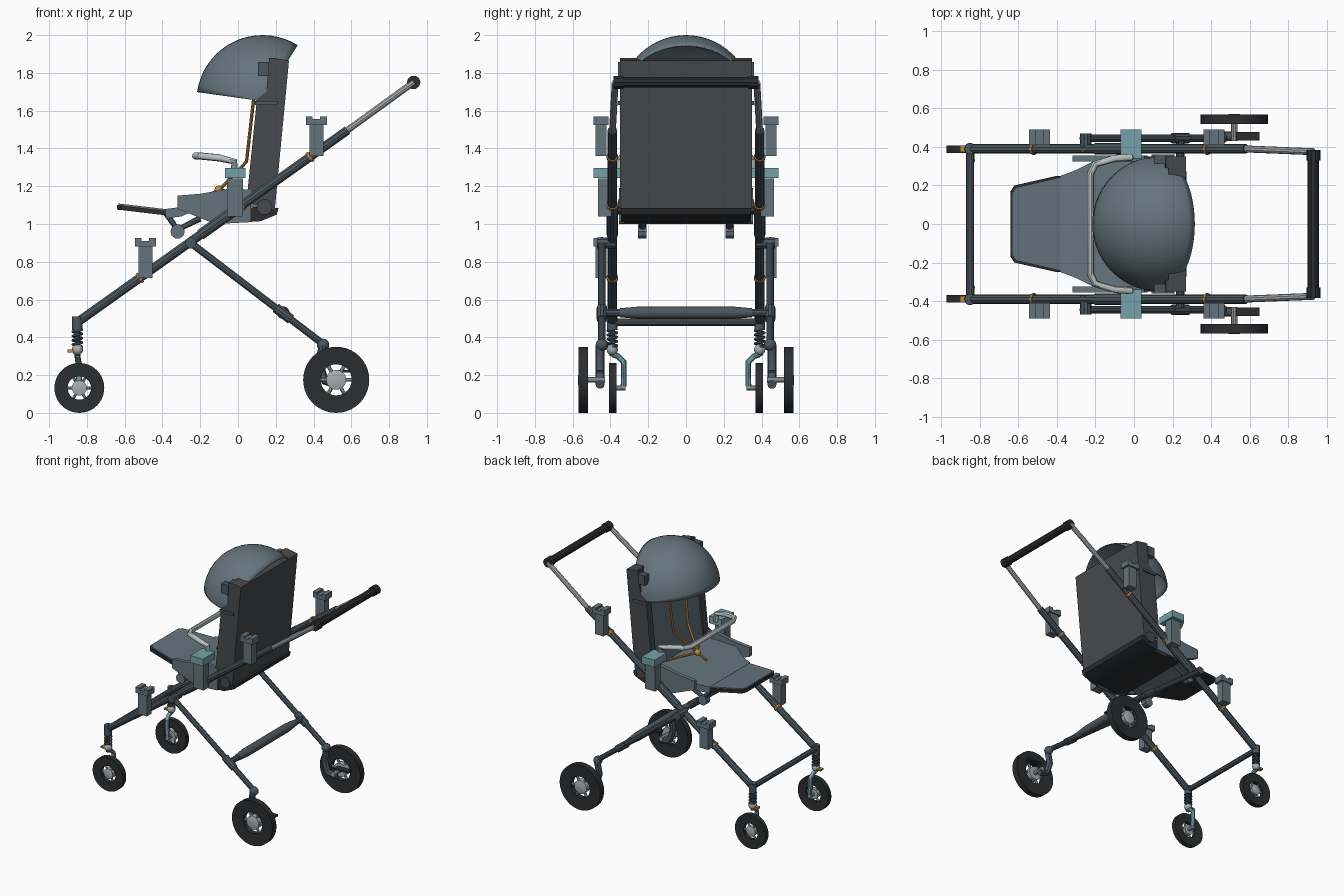
import bpy, bmesh
from math import sin, cos, pi, radians
from mathutils import Vector

if "Cube" in bpy.data.objects:
    bpy.data.objects.remove(bpy.data.objects["Cube"])


def material(name, *rgb):
    m = bpy.data.materials.new(name)
    m.use_nodes = True
    m.diffuse_color = (*rgb, 1)
    m.node_tree.nodes["Principled BSDF"].inputs["Base Color"].default_value = (*rgb, 1)
    return m


FABRIC = material("blue grey fabric", .13, .175, .205)
FRAME = material("slate frame", .07, .095, .115)
SHELL = material("dark grey shell", .065, .068, .074)
BLACK = material("black rubber", .025, .027, .03)
TEAL = material("teal", .17, .36, .4)
ORANGE = material("orange", .56, .25, .05)
SILVER = material("silver", .4, .42, .43)
PALE = material("pale grey", .5, .54, .55)
parts = []


def finish(name, bm, mat):
    bmesh.ops.remove_doubles(bm, verts=bm.verts, dist=1e-5)
    bmesh.ops.recalc_face_normals(bm, faces=bm.faces)
    me = bpy.data.meshes.new(name)
    bm.to_mesh(me)
    bm.free()
    return place(name, me, mat)


def place(name, me, mat):
    me.materials.clear()
    me.materials.append(mat)
    ob = bpy.data.objects.new(name, me)
    bpy.context.collection.objects.link(ob)
    parts.append(ob)
    return ob


def tube(name, pts, r, mat):
    """Round tube along a polyline."""
    cu = bpy.data.curves.new(name, "CURVE")
    cu.dimensions, cu.bevel_depth, cu.bevel_resolution = "3D", r, 3
    cu.use_fill_caps = True
    sp = cu.splines.new("POLY")
    sp.points.add(len(pts) - 1)
    for p, co in zip(sp.points, pts):
        p.co = (*co, 1)
    tmp = bpy.data.objects.new(name + "_path", cu)
    bpy.context.collection.objects.link(tmp)
    me = bpy.data.meshes.new_from_object(
        tmp.evaluated_get(bpy.context.evaluated_depsgraph_get()))
    bpy.data.objects.remove(tmp)
    return place(name, me, mat)


def box(name, c, size, mat):
    bm = bmesh.new()
    bmesh.ops.create_cube(bm, size=1)
    for v in bm.verts:
        v.co = Vector(c) + Vector(a * b for a, b in zip(v.co, size))
    return finish(name, bm, mat)


def prism(name, profile, y0, y1, mat):
    """Side profile (x, z) extruded across y."""
    bm = bmesh.new()
    f = bm.faces.new([bm.verts.new((x, y0, z)) for x, z in profile])
    ext = bmesh.ops.extrude_face_region(bm, geom=[f])["geom"]
    for v in ext:
        if isinstance(v, bmesh.types.BMVert):
            v.co.y = y1
    return finish(name, bm, mat)


def loft(name, sections, thick, mat):
    """Slab through cross-sections (x, half width, top z)."""
    bm = bmesh.new()
    rows = [[bm.verts.new((x, y, z + dz)) for y, dz in
             ((-w, 0), (w, 0), (w, -thick), (-w, -thick))] for x, w, z in sections]
    for a, b in zip(rows, rows[1:]):
        for i in range(4):
            j = (i + 1) % 4
            bm.faces.new((a[i], a[j], b[j], b[i]))
    bm.faces.new(rows[0])
    bm.faces.new(rows[-1])
    return finish(name, bm, mat)


def lathe(name, profile, c, axis, mat, start=0, sweep=360, steps=32, closed=False):
    """Profile (radius, height) turned about the y or z axis through c."""
    bm = bmesh.new()
    a = radians(start)
    if axis == "y":
        pts, ax = [(r * cos(a), h, r * sin(a)) for r, h in profile], (0, -1, 0)
    else:
        pts, ax = [(r, 0, h) for r, h in profile], (0, 0, 1)
    vs = [bm.verts.new(Vector(p) + Vector(c)) for p in pts]
    for i in range(len(vs) - (not closed)):
        bm.edges.new((vs[i], vs[(i + 1) % len(vs)]))
    bmesh.ops.spin(bm, geom=bm.verts[:] + bm.edges[:], cent=c, axis=ax,
                   angle=radians(sweep), steps=steps)
    return finish(name, bm, mat)


def ball(name, c, r, mat):
    arc = [(r * sin(pi * i / 10), r * cos(pi * i / 10)) for i in range(11)]
    return lathe(name, arc, c, "z", mat, steps=20)


def wheel(name, x, y, r, w, s):
    """Tyre with an open centre, spokes and a hub."""
    hole, c = r * .47, (x, y, r)
    lathe(name + "_tyre", [(r, -w), (r, w), (hole, w * .8), (hole, -w * .8)],
          c, "y", BLACK, steps=40, closed=True)
    lathe(name + "_hub", [(0, -w), (r * .3, -w), (r * .3, w * .8), (r * .15, w * 1.1), (0, w * 1.1)]
          if s > 0 else [(0, w), (r * .3, w), (r * .3, -w * .8), (r * .15, -w * 1.1), (0, -w * 1.1)],
          c, "y", SILVER)
    for i in range(6):
        d = Vector((cos(i * pi / 3), 0, sin(i * pi / 3)))
        tube(f"{name}_spoke_{i}", [Vector(c) + d * r * .25, Vector(c) + d * r * .5], r * .06, SILVER)


def rail(x):
    """Height of the long side rail at x."""
    return .48 + (x + .85) * .711


def clip(name, x, z, y, s):
    """Accessory clip: post, notched cap and strap on the rail."""
    box(name + "_post", (x, s * y, z + .09), (.075, .06, .18), FABRIC)
    cap = [(-.055, .165), (.055, .165), (.055, .21), (.02, .21), (.02, .195),
           (-.02, .195), (-.02, .21), (-.055, .21)]
    prism(name + "_cap", [(x + a, z + b) for a, b in cap],
          s * (y - .04), s * (y + .04), FABRIC)


for side, s in (("far", 1), ("near", -1)):
    y = s * .39
    # Long side rail and telescopic handle arm
    tube(f"{side}_rail", [(-.85, y, .48), (.58, y, rail(.58))], .025, FRAME)
    tube(f"{side}_rail_sleeve", [(-.2, y, rail(-.2)), (.0, y, rail(0))], .03, FRAME)
    tube(f"{side}_handle_arm", [(.56, y, rail(.56)), (.93, s * .375, 1.75)], .018, SILVER)
    tube(f"{side}_handle_corner", [(.93, s * .33, 1.75), (.93, s * .385, 1.75)], .036, BLACK)
    for x in (-.52, .02, .38):
        tube(f"{side}_rail_strap", [(x - .006, y, rail(x - .006)), (x + .006, y, rail(x + .006))],
             .031, ORANGE)
    clip(f"{side}_lower_clip", -.49, .715, .45, s)
    clip(f"{side}_upper_clip", .415, 1.36, .45, s)

    # Seat mount
    box(f"{side}_mount_post", (-.015, s * .43, 1.14), (.085, .07, .2), FABRIC)
    box(f"{side}_mount_cap", (-.015, s * .415, 1.27), (.11, .15, .055), TEAL)

    # Trailing leg, pivot, wheel carrier
    tube(f"{side}_leg_pivot", [(-.25, s * .37, .9), (-.25, s * .47, .9)], .03, FRAME)
    tube(f"{side}_leg", [(-.27, s * .445, .915), (.45, s * .445, .365)], .02, FRAME)
    tube(f"{side}_leg_sleeve", [(.2, s * .445, .556), (.28, s * .445, .495)], .028, FRAME)
    ball(f"{side}_leg_ball", (.45, s * .445, .36), .033, FRAME)
    tube(f"{side}_wheel_carrier", [(.45, s * .455, .36), (.43, s * .455, .26),
         (.46, s * .455, .17), (.53, s * .455, .15)], .024, FRAME)
    tube(f"{side}_axle", [(.52, s * .43, .175), (.52, s * .56, .175)], .016, SILVER)
    box(f"{side}_brake_pedal", (.59, s * .455, .22), (.12, .045, .014), BLACK)
    wheel(f"{side}_trailing_wheel", .52, s * .543, .175, .025, s)

    # Leading strut with spring, lever and one-sided fork
    lathe(f"{side}_strut_collar", [(0, .44), (.028, .44), (.028, .51), (0, .51)],
          (-.85, y, 0), "z", FRAME)
    tube(f"{side}_strut_rod", [(-.85, y, .3), (-.85, y, .45)], .015, FRAME)
    tube(f"{side}_spring", [(-.85 + .024 * cos(t * pi / 6), y + .024 * sin(t * pi / 6), .35 + t * .0019)
         for t in range(49)], .007, FRAME)
    ball(f"{side}_strut_ball", (-.85, y, .335), .03, SILVER)
    box(f"{side}_swivel_lever", (-.885, y, .328), (.035, .035, .014), ORANGE)
    tube(f"{side}_fork", [(-.85, y, .31), (-.85, s * .36, .3), (-.845, s * .33, .27),
         (-.84, s * .33, .14)], .016, TEAL)
    tube(f"{side}_fork_axle", [(-.84, s * .32, .132), (-.84, y, .132)], .014, SILVER)
    wheel(f"{side}_leading_wheel", -.84, s * .388, .132, .019, s)

    # Seat side, backrest wing and brackets
    prism(f"{side}_seat_side", [(-.32, 1.15), (-.2, 1.16), (-.03, 1.19), (.07, 1.18), (.07, 1.01),
          (-.12, 1.0), (-.32, 1.08)], s * .325, s * .355, FABRIC)
    prism(f"{side}_back_wing", [(.165, 1.88), (.23, 1.87), (.16, 1.08), (.045, 1.12), (.1, 1.66),
          (.15, 1.7)], s * .29, s * .35, SHELL)
    tube(f"{side}_recline_hub", [(.14, s * .3, 1.09), (.14, s * .36, 1.09)], .042, SHELL)
    box(f"{side}_canopy_bracket", (.135, s * .335, 1.82), (.06, .05, .075), FRAME)
    box(f"{side}_canopy_pin", (.15, s * .345, 1.64), (.12, .03, .02), FRAME)
    tube(f"{side}_footrest_arm", [(-.39, s * .23, 1.07), (-.32, s * .23, .97), (-.2, s * .23, 1.03)],
         .018, FRAME)
    tube(f"{side}_footrest_knuckle", [(-.32, s * .21, .96), (-.32, s * .255, .96)], .038, FABRIC)

    # Harness straps meeting at the buckle
    tube(f"{side}_shoulder_strap", [(.085, s * .1, 1.68), (.045, s * .09, 1.33), (-.1, 0, 1.18)],
         .009, ORANGE)
    tube(f"{side}_lap_strap", [(.03, s * .2, 1.16), (-.1, 0, 1.18)], .009, ORANGE)

# Cross bars and push grip
tube("leading_cross_bar", [(-.85, -.39, .48), (-.85, .39, .48)], .021, FRAME)
tube("trailing_cross_bar", [(.24, -.44, .53), (.24, .44, .53)], .022, FRAME)
lathe("trailing_bar_sleeve", [(0, -.35), (.024, -.35), (.033, -.25), (.033, .25), (.024, .35), (0, .35)],
      (.24, 0, .53), "y", FRAME)
tube("push_grip", [(.93, -.36, 1.75), (.93, .36, 1.75)], .029, BLACK)

# Seat: backrest, liner, pan, footrest, underside
prism("backrest", [(.18, 1.88), (.27, 1.865), (.195, 1.08), (.11, 1.08)], -.35, .35, SHELL)
prism("back_liner", [(.13, 1.75), (.18, 1.75), (.12, 1.1), (.05, 1.1)], -.29, .29, FABRIC)
loft("seat_pan", [(-.38, .25, 1.08), (-.3, .28, 1.09), (-.21, .325, 1.13), (.1, .325, 1.14)],
     .05, FABRIC)
foot = [(-.64, .17, 1.108), (-.62, .2, 1.106), (-.4, .25, 1.08), (-.36, .25, 1.075)]
loft("footrest_pad", [(x + .008, w - .01, z) for x, w, z in foot], .02, FABRIC)
loft("footrest_base", [(x, w, z - .008) for x, w, z in foot], .024, BLACK)
prism("seat_underside", [(.215, 1.085), (.205, 1.05), (.12, 1.015), (-.1, 1.0), (-.2, 1.03),
      (-.2, 1.08), (.12, 1.09)], -.345, .345, BLACK)
ball("harness_buckle", (-.1, 0, 1.18), .024, ORANGE)
tube("crotch_strap", [(-.1, 0, 1.18), (-.18, 0, 1.14)], .009, ORANGE)

# Bumper bar
half = [(-.02, .345, 1.27), (-.02, .345, 1.33), (-.1, .34, 1.35), (-.2, .31, 1.36), (-.225, .26, 1.36)]
tube("bumper_bar", half + [(x, -y, z) for x, y, z in reversed(half)], .019, PALE)

# Canopy: wedge of a sphere turned about the cross axis
R = .35
canopy = lathe("canopy", [(R * cos(t * pi / 28), R * sin(t * pi / 28)) for t in range(-14, 15)],
               (.13, 0, 1.65), "y", FABRIC, start=58, sweep=114, steps=18)
shell = canopy.modifiers.new("thickness", "SOLIDIFY")
shell.thickness = .008

bpy.ops.object.select_all(action="DESELECT")
for ob in parts:
    ob.select_set(True)
bpy.context.view_layer.objects.active = parts[0]
bpy.ops.object.shade_smooth_by_angle(angle=radians(35))
